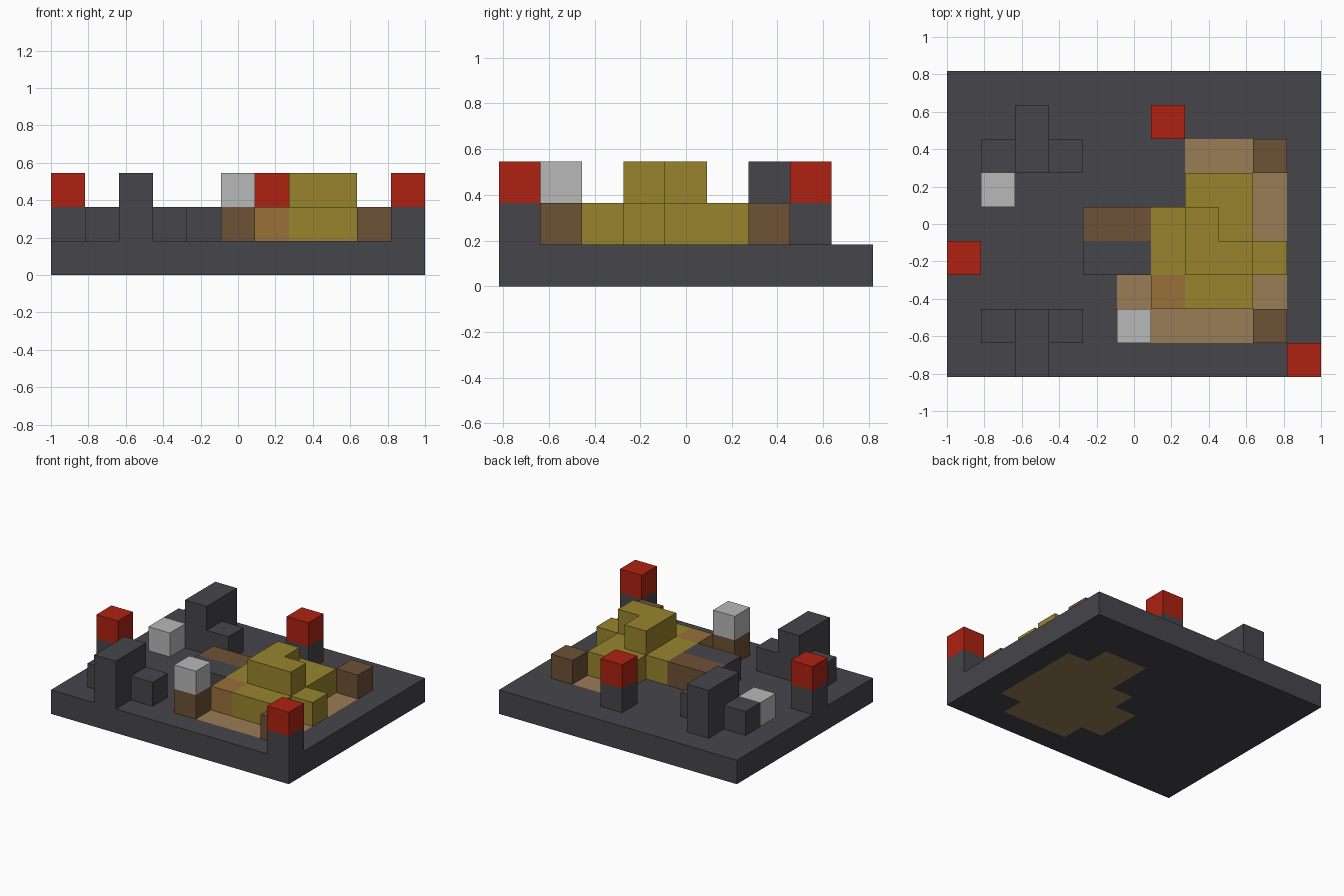
import bpy
import bmesh
from mathutils import Vector

old = bpy.data.objects.get("Cube")
if old:
    bpy.data.objects.remove(old, do_unlink=True)

NX, NY = 11, 9
U = 2 / NX


def material(name, rgb):
    mat = bpy.data.materials.new(name)
    mat.use_nodes = True
    mat.diffuse_color = (*rgb, 1)
    bsdf = mat.node_tree.nodes["Principled BSDF"]
    bsdf.inputs["Base Color"].default_value = (*rgb, 1)
    bsdf.inputs["Roughness"].default_value = 0.9
    return mat


STONE = material("dark stone", (0.061, 0.060, 0.069))
RED = material("red", (0.42, 0.016, 0.006))
GOLD = material("gold", (0.314, 0.231, 0.027))
SAND = material("sand", (0.319, 0.205, 0.089))
WOOD = material("dark wood", (0.156, 0.084, 0.038))
CLAY = material("light wood", (0.314, 0.162, 0.041))
PALE = material("pale grey", (0.48, 0.48, 0.48))


def block(x, y, z, w=1, d=1, h=1):
    """Set of unit cells filling a w x d x h block."""
    return {(x + i, y + j, z + k) for i in range(w) for j in range(d) for k in range(h)}


# Sandy ground inlaid in the stone slab
sand = (block(7, 6, 0, 2) | block(7, 5, 0, 3) | block(6, 4, 0, 4)
        | block(5, 2, 0, 5, 2) | block(6, 1, 0, 3))

parts = {
    "sand_floor": (sand, SAND),
    "stone_slab": (block(0, 0, 0, NX, NY) - sand, STONE),
    # Gold mound in two steps
    "gold_mound": (block(7, 2, 1, 2, 4) | block(6, 3, 1, 4) | block(6, 4, 1), GOLD),
    "gold_peak": (block(7, 3, 2, 2) | block(7, 4, 2), GOLD),
    # Wooden blocks around the mound
    "wood_plank": (block(4, 4, 1, 2), WOOD),
    "stone_plank": (block(4, 3, 1, 2), STONE),
    "front_wood_block": (block(9, 1, 1), WOOD),
    "back_wood_block": (block(9, 6, 1), WOOD),
    "light_wood_block": (block(6, 2, 1), CLAY),
    # Pale blocks
    "pale_post": (block(5, 1, 1), WOOD),
    "pale_post_cap": (block(5, 1, 2), PALE),
    "pale_block": (block(1, 5, 1), PALE),
}

# Tall stone walls with a low block on each side
for name, wall_y, side_y in (("front", 0, 1), ("back", 6, 6)):
    parts[name + "_wall"] = (block(2, wall_y, 1, 1, 2, 2), STONE)
    parts[name + "_wall_right_block"] = (block(1, side_y, 1), STONE)
    parts[name + "_wall_left_block"] = (block(3, side_y, 1), STONE)

# Red-capped stone posts
for name, x, y in (("corner", 10, 0), ("back", 6, 7), ("right", 0, 3)):
    parts[name + "_post"] = (block(x, y, 1), STONE)
    parts[name + "_post_cap"] = (block(x, y, 2), RED)

filled = set().union(*(cells for cells, _ in parts.values()))


def build(name, cells, mat):
    """Build the outer faces of a part, leaving out those buried in neighbours."""
    bm = bmesh.new()
    origin = Vector((NX / 2, NY / 2, 0))
    for cell in sorted(cells):
        centre = Vector(cell) + Vector((0.5, 0.5, 0.5)) - origin
        for axis in range(3):
            for sign in (-1, 1):
                n = Vector((0, 0, 0))
                n[axis] = sign
                if tuple(int(c + s) for c, s in zip(cell, n)) in filled:
                    continue
                a = Vector((0, 0, 0))
                a[(axis + 1) % 3] = 0.5
                b = n.cross(a)
                mid = centre + n / 2
                corners = (mid - a - b, mid + a - b, mid + a + b, mid - a + b)
                bm.faces.new([bm.verts.new(c * U) for c in corners])
    bmesh.ops.remove_doubles(bm, verts=bm.verts[:], dist=0.001)
    mesh = bpy.data.meshes.new(name)
    bm.to_mesh(mesh)
    bm.free()
    mesh.materials.append(mat)
    bpy.context.collection.objects.link(bpy.data.objects.new(name, mesh))


for part, (cells, mat) in parts.items():
    build(part, cells, mat)
